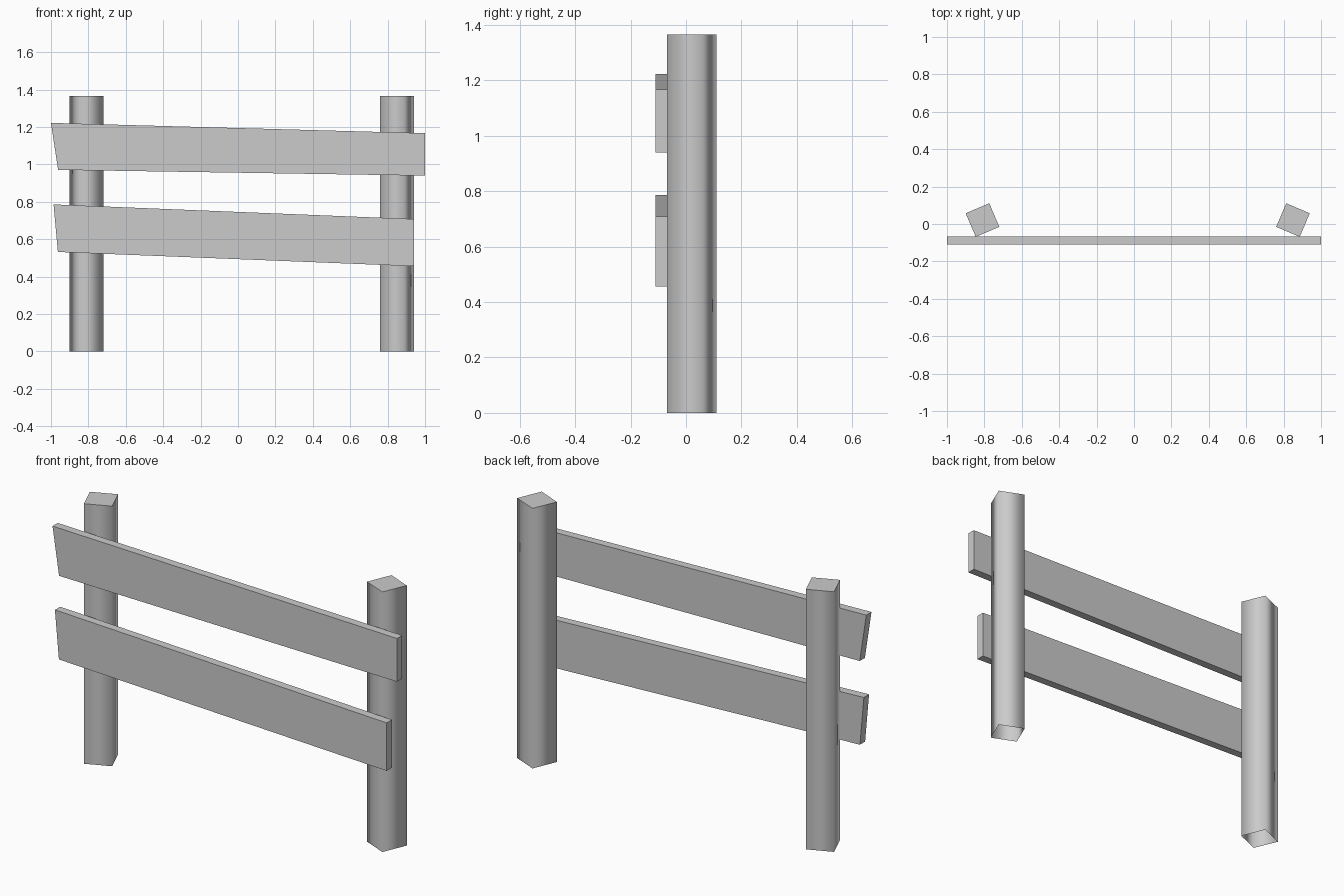
import bpy
import bmesh
import math
from mathutils import Matrix

cube = bpy.data.objects.get("Cube")
if cube:
    bpy.data.objects.remove(cube, do_unlink=True)

# Single weathered grey
grey = bpy.data.materials.new("plain_grey")
grey.use_nodes = True
colour = (0.6, 0.6, 0.6, 1.0)
grey.diffuse_color = colour
grey.node_tree.nodes["Principled BSDF"].inputs["Base Color"].default_value = colour


def add_object(name, bm):
    bmesh.ops.recalc_face_normals(bm, faces=bm.faces)
    mesh = bpy.data.meshes.new(name)
    bm.to_mesh(mesh)
    bm.free()
    mesh.materials.append(grey)
    obj = bpy.data.objects.new(name, mesh)
    bpy.context.collection.objects.link(obj)
    return obj


# Square post, turned about its axis, open underneath, with soft-shaded sides
def post(name, x, turn, width=0.137, height=1.365):
    bm = bmesh.new()
    place = (Matrix.Translation((x, 0.021, height / 2))
             @ Matrix.Rotation(math.radians(turn), 4, "Z")
             @ Matrix.Diagonal((width, width, height, 1)))
    bmesh.ops.create_cube(bm, size=1, matrix=place)
    bm.normal_update()
    bottom = [f for f in bm.faces if f.normal.z < -0.5]
    bmesh.ops.delete(bm, geom=bottom, context="FACES_ONLY")
    for face in bm.faces:
        face.smooth = abs(face.normal.z) < 0.5
        if not face.smooth:
            for edge in face.edges:
                edge.smooth = False
    return add_object(name, bm)


# Crooked plank: an outline in x and z given thickness towards the back
def plank(name, outline, front=-0.11, back=-0.067):
    bm = bmesh.new()
    face = bm.faces.new([bm.verts.new((x, front, z)) for x, z in outline])
    grown = bmesh.ops.extrude_face_region(bm, geom=[face], use_keep_orig=True)
    moved = [v for v in grown["geom"] if isinstance(v, bmesh.types.BMVert)]
    bmesh.ops.translate(bm, verts=moved, vec=(0, back - front, 0))
    return add_object(name, bm)


post("right_post", -0.81, 23)
post("left_post", 0.85, -23)

plank("upper_plank", [(-1, 1.222), (-0.962, 0.971), (1, 0.94), (1, 1.167)])
plank("lower_plank", [(-0.986, 0.786), (-0.963, 0.532), (0.94, 0.456), (0.94, 0.708)])
